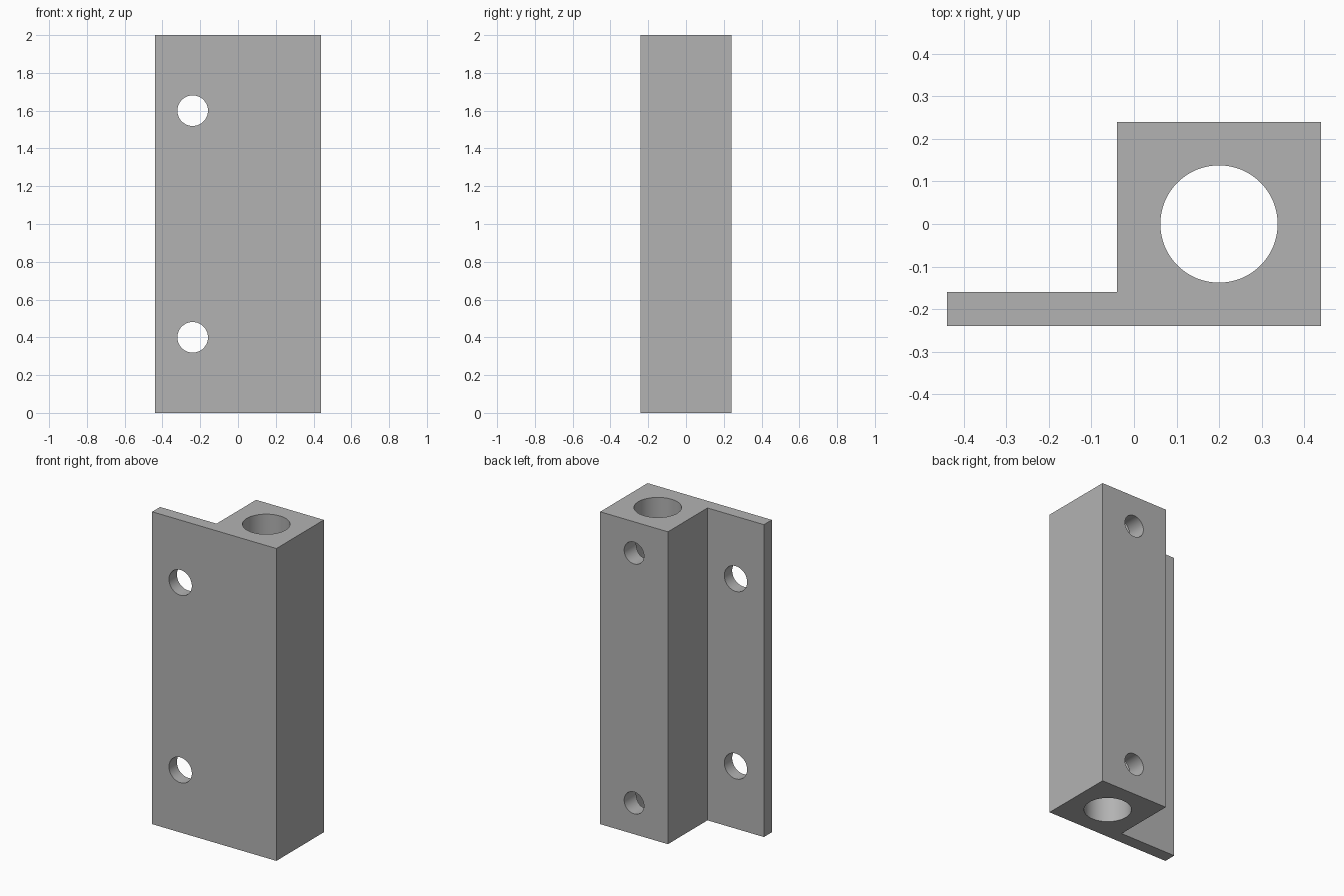
import bpy
import bmesh
import math

cube = bpy.data.objects.get("Cube")
if cube:
    bpy.data.objects.remove(cube, do_unlink=True)

HEIGHT = 2.0

grey = bpy.data.materials.new("plain grey")
grey.use_nodes = True
colour = (0.45, 0.45, 0.45, 1)
grey.diffuse_color = colour
grey.node_tree.nodes["Principled BSDF"].inputs["Base Color"].default_value = colour

# Bracket body: square block with a thin mounting flange, extruded upward
profile = [(-0.44, -0.24), (0.44, -0.24), (0.44, 0.24),
           (-0.04, 0.24), (-0.04, -0.16), (-0.44, -0.16)]
bm = bmesh.new()
base = bm.faces.new([bm.verts.new((x, y, 0)) for x, y in profile])
top = bmesh.ops.extrude_face_region(bm, geom=[base])
moved = [v for v in top["geom"] if isinstance(v, bmesh.types.BMVert)]
bmesh.ops.translate(bm, verts=moved, vec=(0, 0, HEIGHT))
bmesh.ops.recalc_face_normals(bm, faces=bm.faces)
mesh = bpy.data.meshes.new("bracket_body")
bm.to_mesh(mesh)
bm.free()
bracket = bpy.data.objects.new("bracket_body", mesh)
bpy.context.collection.objects.link(bracket)
mesh.materials.append(grey)


def drill(name, radius, depth, centre, along_y=True):
    """Cut a round hole through the bracket."""
    rotation = (math.pi / 2, 0, 0) if along_y else (0, 0, 0)
    bpy.ops.mesh.primitive_cylinder_add(vertices=64, radius=radius, depth=depth,
                                        location=centre, rotation=rotation)
    cutter = bpy.context.object
    cutter.name = name
    cutter.hide_render = True
    cutter.data.materials.append(grey)
    bpy.ops.object.select_all(action="DESELECT")
    bpy.context.view_layer.objects.active = bracket
    bracket.select_set(True)
    cut = bracket.modifiers.new(name, "BOOLEAN")
    cut.operation = "DIFFERENCE"
    cut.solver = "EXACT"
    cut.object = cutter
    bpy.ops.object.modifier_apply(modifier=cut.name)
    bpy.data.objects.remove(cutter, do_unlink=True)


# Long bore through the block
drill("bore", 0.138, HEIGHT + 0.2, (0.2, 0, HEIGHT / 2), along_y=False)

for side in (-1, 1):
    # Screw holes through the flange
    drill("flange_hole", 0.081, 0.2, (-0.24, -0.2, HEIGHT / 2 + side * 0.6))
    # Set screw holes from the back face into the bore
    drill("set_screw_hole", 0.07, 0.3, (0.2, 0.15, HEIGHT / 2 + side * 0.8))

bpy.ops.object.shade_smooth_by_angle(angle=math.radians(30))
